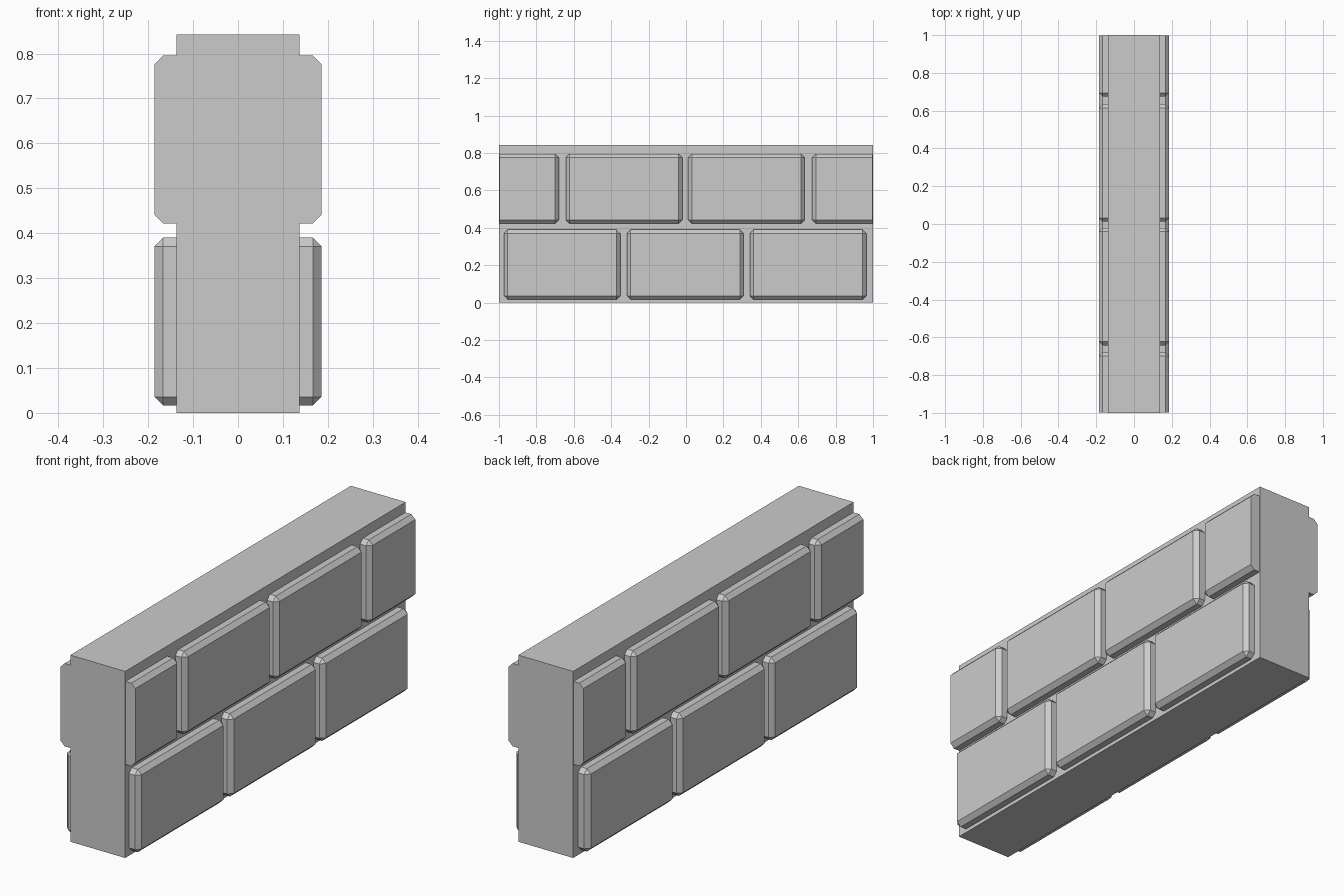
import bpy, bmesh
from mathutils import Vector

if "Cube" in bpy.data.objects:
    bpy.data.objects.remove(bpy.data.objects["Cube"])


def block(name, lo, hi, bevel=0.0, cut_y=None):
    """Box between two corners, optionally chamfered and sliced flat at cut_y."""
    lo, hi = Vector(lo), Vector(hi)
    bm = bmesh.new()
    bmesh.ops.create_cube(bm, size=1)
    bmesh.ops.scale(bm, vec=hi - lo, verts=bm.verts)
    bmesh.ops.translate(bm, vec=(lo + hi) / 2, verts=bm.verts)
    if bevel:
        bmesh.ops.bevel(bm, geom=bm.edges[:], offset=bevel, offset_type='OFFSET',
                        segments=1, profile=0.5, affect='EDGES')
    if cut_y is not None:
        side = 1 if cut_y > 0 else -1
        bmesh.ops.bisect_plane(bm, geom=bm.verts[:] + bm.edges[:] + bm.faces[:],
                               plane_co=(0, cut_y, 0), plane_no=(0, side, 0),
                               clear_outer=True)
        bmesh.ops.holes_fill(bm, edges=[e for e in bm.edges if e.is_boundary])
    bmesh.ops.recalc_face_normals(bm, faces=bm.faces)
    mesh = bpy.data.meshes.new(name)
    bm.to_mesh(mesh)
    bm.free()
    obj = bpy.data.objects.new(name, mesh)
    bpy.context.collection.objects.link(obj)
    return obj


HALF_X = 0.186     # bricks run through the core and stick out on both sides
LENGTH = 0.622
CHAMFER = 0.0195


def brick(name, y0, z0, z1, cut_y=None):
    block(name, (-HALF_X, y0, z0), (HALF_X, y0 + LENGTH, z1), CHAMFER, cut_y)


# Mortar core
block("mortar_core", (-0.137, -1, 0), (0.137, 1, 0.842))

# Lower course: three whole bricks
for i, y in enumerate((-0.973, -0.315, 0.342)):
    brick(f"lower_brick_{i + 1}", y, 0.016, 0.39)

# Upper course: two whole bricks, and end bricks sliced flush with the wall ends
for i, y in enumerate((-0.642, 0.012)):
    brick(f"upper_brick_{i + 1}", y, 0.422, 0.796)
brick("upper_end_brick_front", -0.68 - LENGTH, 0.422, 0.796, -0.998)
brick("upper_end_brick_back", 0.675, 0.422, 0.796, 0.998)
